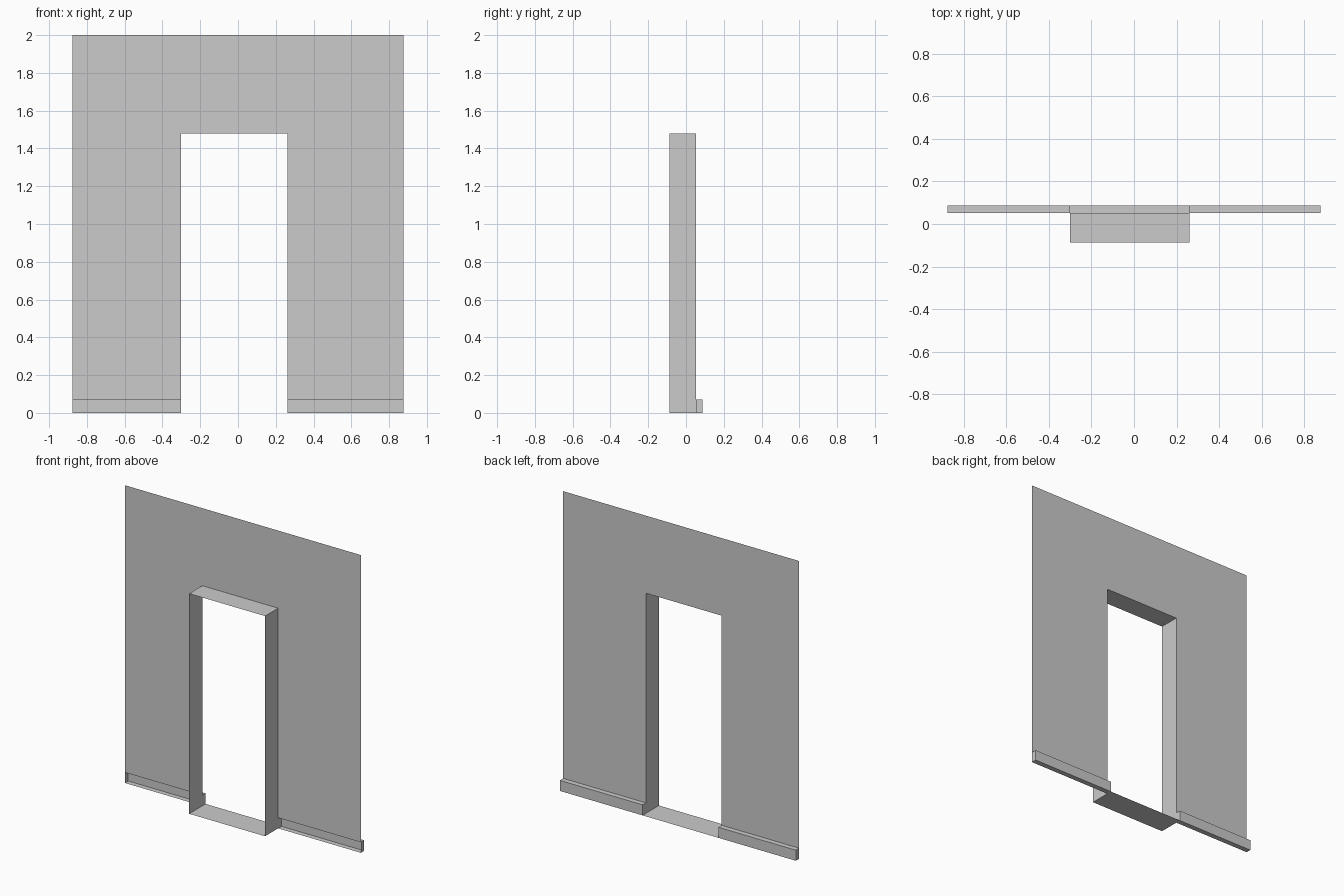
import bpy, bmesh

if "Cube" in bpy.data.objects:
    bpy.data.objects.remove(bpy.data.objects["Cube"])

X = 0.877                      # half width of the wall
L, R = -0.302, 0.262           # doorway sides
TOP, DOOR, BASE = 2.0, 1.479, 0.071
FRONT, WALL, BACK = -0.087, 0.052, 0.087

grey = bpy.data.materials.new("plain_grey")
grey.diffuse_color = (0.6, 0.6, 0.6, 1)
grey.use_nodes = True
grey.node_tree.nodes["Principled BSDF"].inputs["Base Color"].default_value = grey.diffuse_color


def sheet_object(name, quads):
    """Object made of flat four-cornered sheets."""
    bm = bmesh.new()
    for quad in quads:
        bm.faces.new([bm.verts.new(p) for p in quad])
    bmesh.ops.remove_doubles(bm, verts=bm.verts, dist=1e-5)
    mesh = bpy.data.meshes.new(name)
    bm.to_mesh(mesh)
    bm.free()
    mesh.materials.append(grey)
    obj = bpy.data.objects.new(name, mesh)
    bpy.context.collection.objects.link(obj)
    return obj


def upright(x0, x1, z0, z1, y):
    """Sheet facing the back."""
    return [(x1, y, z0), (x0, y, z0), (x0, y, z1), (x1, y, z1)]


def level(x0, x1, y0, y1, z):
    """Sheet facing up."""
    return [(x0, y0, z), (x1, y0, z), (x1, y1, z), (x0, y1, z)]


def side(x, y0, y1, z0, z1):
    """Sheet facing +x."""
    return [(x, y0, z0), (x, y1, z0), (x, y1, z1), (x, y0, z1)]


# Thin wall around the doorway, ending at the skirting top
sheet_object("wall", [
    upright(-X, L, BASE, DOOR, WALL),
    upright(R, X, BASE, DOOR, WALL),
    upright(-X, L, DOOR, TOP, WALL),
    upright(L, R, DOOR, TOP, WALL),
    upright(R, X, DOOR, TOP, WALL),
])

# Door reveal: two sides and the head
sheet_object("door_reveal", [
    side(L, FRONT, WALL, 0, DOOR),
    side(R, FRONT, WALL, 0, DOOR)[::-1],
    level(L, R, FRONT, WALL, DOOR)[::-1],
])

# Threshold floor, reaching the skirting face
sheet_object("threshold", [level(L, R, FRONT, BACK, 0)])

# Skirting boards, open towards the wall
for name, x0, x1 in (("skirting_left", -X, L), ("skirting_right", R, X)):
    sheet_object(name, [
        upright(x0, x1, 0, BASE, BACK),
        level(x0, x1, WALL, BACK, BASE),
        level(x0, x1, WALL, BACK, 0)[::-1],
        side(x0, WALL, BACK, 0, BASE)[::-1],
        side(x1, WALL, BACK, 0, BASE),
    ])
